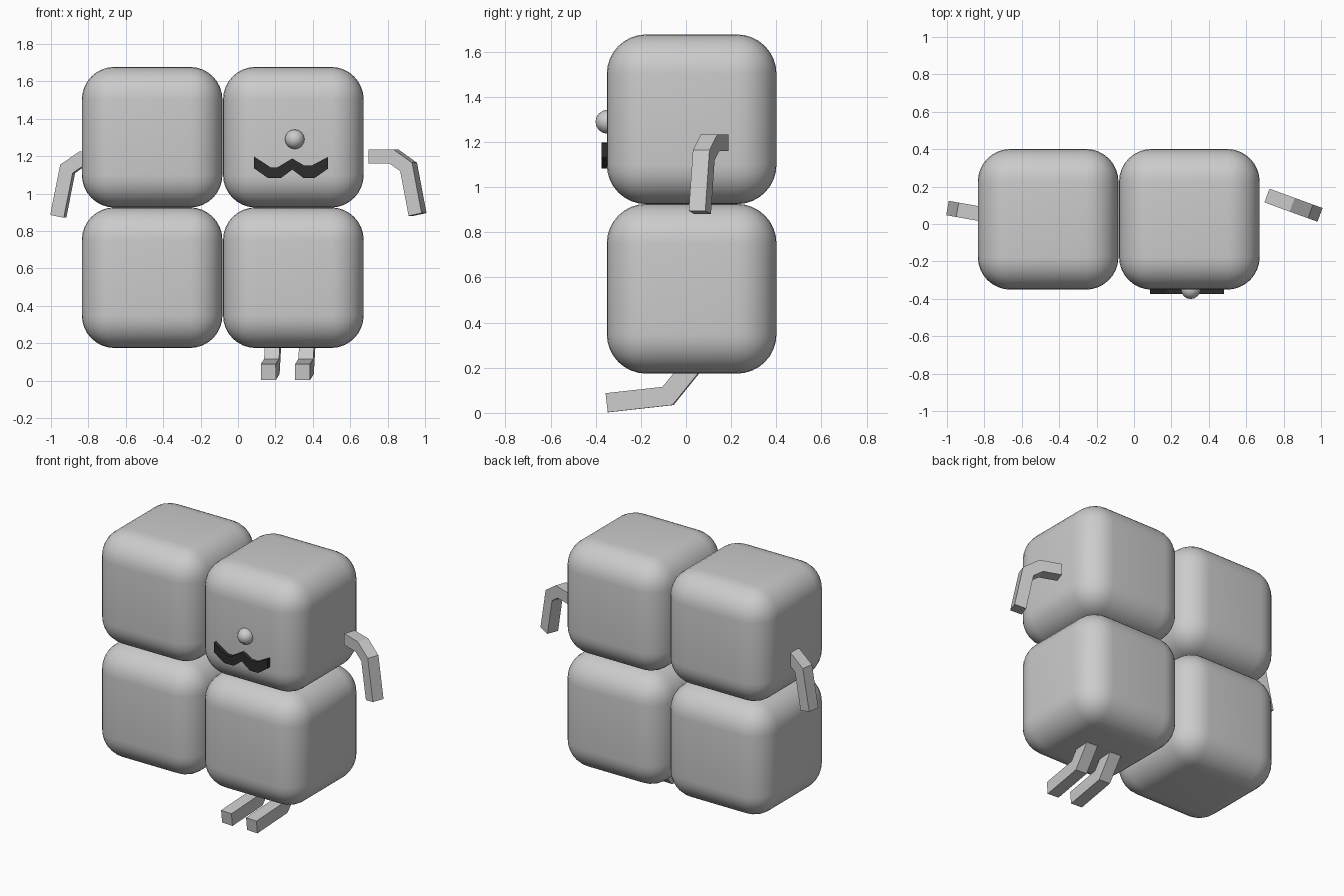
import bpy
import bmesh
from math import radians
from mathutils import Matrix, Vector

if "Cube" in bpy.data.objects:
    bpy.data.objects.remove(bpy.data.objects["Cube"], do_unlink=True)


def make_material(name, value):
    mat = bpy.data.materials.new(name)
    mat.use_nodes = True
    colour = (value, value, value, 1)
    mat.diffuse_color = colour
    mat.node_tree.nodes["Principled BSDF"].inputs["Base Color"].default_value = colour
    return mat


grey = make_material("light grey", 0.6)
dark = make_material("near black", 0.025)


def finish(name, bm, mat, matrix=Matrix()):
    bmesh.ops.recalc_face_normals(bm, faces=bm.faces[:])
    mesh = bpy.data.meshes.new(name)
    bm.to_mesh(mesh)
    bm.free()
    mesh.materials.append(mat)
    obj = bpy.data.objects.new(name, mesh)
    obj.matrix_world = matrix
    bpy.context.collection.objects.link(obj)
    return obj


def smooth(obj):
    for poly in obj.data.polygons:
        poly.use_smooth = True


def plate(name, outline, depth, mat, matrix):
    """Outline in local x and z, extruded evenly along local y."""
    bm = bmesh.new()
    face = bm.faces.new([bm.verts.new((u, -depth / 2, z)) for u, z in outline])
    out = bmesh.ops.extrude_face_region(bm, geom=[face])
    verts = [g for g in out["geom"] if isinstance(g, bmesh.types.BMVert)]
    bmesh.ops.translate(bm, verts=verts, vec=(0, depth, 0))
    return finish(name, bm, mat, matrix)


def limb(name, path, thickness, width, origin, yaw):
    """Square bar with mitred bends, lying in an upright plane turned by yaw."""
    pts = [Vector(p) for p in path]
    dirs = [(b - a).normalized() for a, b in zip(pts, pts[1:])]
    upper, lower = [], []
    for i, p in enumerate(pts):
        d0, d1 = dirs[max(i - 1, 0)], dirs[min(i, len(dirs) - 1)]
        d = (d0 + d1).normalized()
        offset = Vector((-d.y, d.x)) * thickness / 2 / d.dot(d0)
        upper.append(p + offset)
        lower.append(p - offset)
    place = Matrix.Translation(origin) @ Matrix.Rotation(radians(yaw), 4, "Z")
    return plate(name, upper + lower[::-1], width, grey, place)


# Four rounded body blocks
size = 0.752
for side, x in (("right", -0.459), ("left", 0.296)):
    for level, z in (("lower", 0.55), ("upper", 1.301)):
        bm = bmesh.new()
        bmesh.ops.create_cube(bm, size=size)
        block = finish(f"{level}_{side}_block", bm, grey,
                       Matrix.Translation((x, 0.025, z)))
        bevel = block.modifiers.new("rounding", "BEVEL")
        bevel.width = 0.175
        bevel.segments = 8
        smooth(block)

# Nose, with its poles along the facing direction
bm = bmesh.new()
bmesh.ops.create_uvsphere(bm, u_segments=16, v_segments=8, radius=0.053)
smooth(finish("nose", bm, grey, Matrix.Translation((0.303, -0.348, 1.29))
              @ Matrix.Rotation(radians(90), 4, "X")))

# Moustache
top = [(0.085, 1.198), (0.176, 1.139), (0.21, 1.139), (0.29, 1.187),
       (0.353, 1.15), (0.395, 1.15), (0.48, 1.195)]
bottom = [(0.48, 1.132), (0.41, 1.083), (0.35, 1.083), (0.29, 1.128),
          (0.23, 1.083), (0.16, 1.083), (0.085, 1.135)]
plate("moustache", top + bottom, 0.04, dark, Matrix.Translation((0, -0.355, 0)))

# Bent arms
arm = [(0, 1.197), (0.132, 1.197), (0.214, 1.142), (0.265, 0.888)]
limb("left_arm", arm, 0.075, 0.078, (0.711, 0.152, 0), -20)
limb("right_arm", arm, 0.075, 0.078, (-0.70, 0.033, -0.01), 170)

# Bent legs with feet reaching forward
leg = [(0, 0.235), (0.13, 0.075), (0.4, 0.045)]
for side, x in (("right", 0.19), ("left", 0.373)):
    limb(f"{side}_leg", leg, 0.085, 0.08, (x, 0.05, 0), -94)
